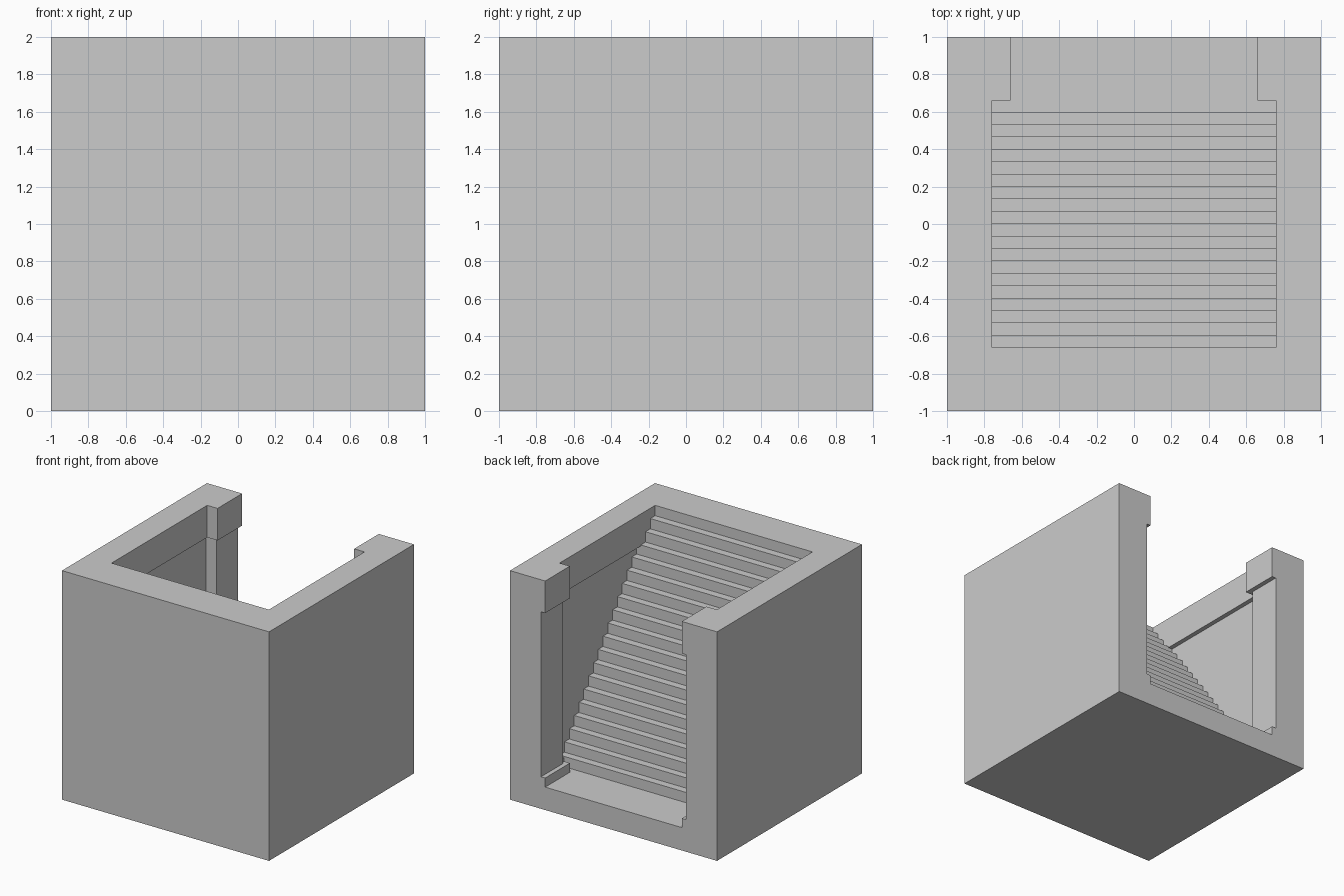
import bpy
import bmesh

old = bpy.data.objects.get("Cube")
if old:
    bpy.data.objects.remove(old, do_unlink=True)

STEPS = 20
RISE = 1.8 / STEPS
FRONT, FOOT = -0.66, 0.60
RUN = (FOOT - FRONT) / (STEPS - 1)
FLOOR, LIP_LOW, LIP_HIGH = 0.20, 0.28, 1.72

stone = bpy.data.materials.new("plain_grey")
stone.use_nodes = True
grey = (0.6, 0.6, 0.6, 1)
stone.diffuse_color = grey
stone.node_tree.nodes["Principled BSDF"].inputs["Base Color"].default_value = grey


def prism(name, profile, half_width):
    """Extrude a (y, z) outline across x, centred on x = 0."""
    bm = bmesh.new()
    face = bm.faces.new([bm.verts.new((-half_width, y, z)) for y, z in profile])
    ext = bmesh.ops.extrude_face_region(bm, geom=[face])
    moved = [v for v in ext["geom"] if isinstance(v, bmesh.types.BMVert)]
    bmesh.ops.translate(bm, verts=moved, vec=(2 * half_width, 0, 0))
    bmesh.ops.recalc_face_normals(bm, faces=bm.faces[:])
    mesh = bpy.data.meshes.new(name)
    bm.to_mesh(mesh)
    bm.free()
    mesh.materials.append(stone)
    obj = bpy.data.objects.new(name, mesh)
    bpy.context.collection.objects.link(obj)
    return obj


def rect(y0, y1, z0, z1):
    return [(y0, z0), (y1, z0), (y1, z1), (y0, z1)]


def stair_space(back, low, high):
    """Outline of the open space above the stairs, between two heights."""
    pts = [(back, high), (back, low)]
    for i in range(STEPS):
        y = FOOT - i * RUN
        bottom = max(FLOOR + i * RISE, low)
        top = FLOOR + (i + 1) * RISE
        pts.append((y, bottom))
        if top >= high or i == STEPS - 1:
            pts.append((y, high))
            break
        pts.append((y, top))
    return pts


# Solid block
block = prism("stair_block", rect(-1, 1, 0, 2), 1)

# Stairwell, its recessed side walls, the back doorway and its side slots
cutters = [
    prism("stairwell_cutter", stair_space(0.66, FLOOR, 2.2), 0.76),
    prism("wall_recess_cutter", stair_space(0.70, LIP_LOW, LIP_HIGH), 0.80),
    prism("doorway_cutter", rect(0.63, 1.2, FLOOR, 2.2), 0.66),
    prism("door_slot_cutter", rect(0.65, 1.2, LIP_LOW, LIP_HIGH), 0.70),
]
for cutter in cutters:
    cutter.hide_render = True
    mod = block.modifiers.new(cutter.name, "BOOLEAN")
    mod.operation = "DIFFERENCE"
    mod.solver = "EXACT"
    mod.object = cutter

# Bake the cuts and drop the cutters
bpy.context.view_layer.update()
graph = bpy.context.evaluated_depsgraph_get()
carved = bpy.data.meshes.new_from_object(block.evaluated_get(graph))
block.modifiers.clear()
block.data = carved
for cutter in cutters:
    bpy.data.objects.remove(cutter, do_unlink=True)
